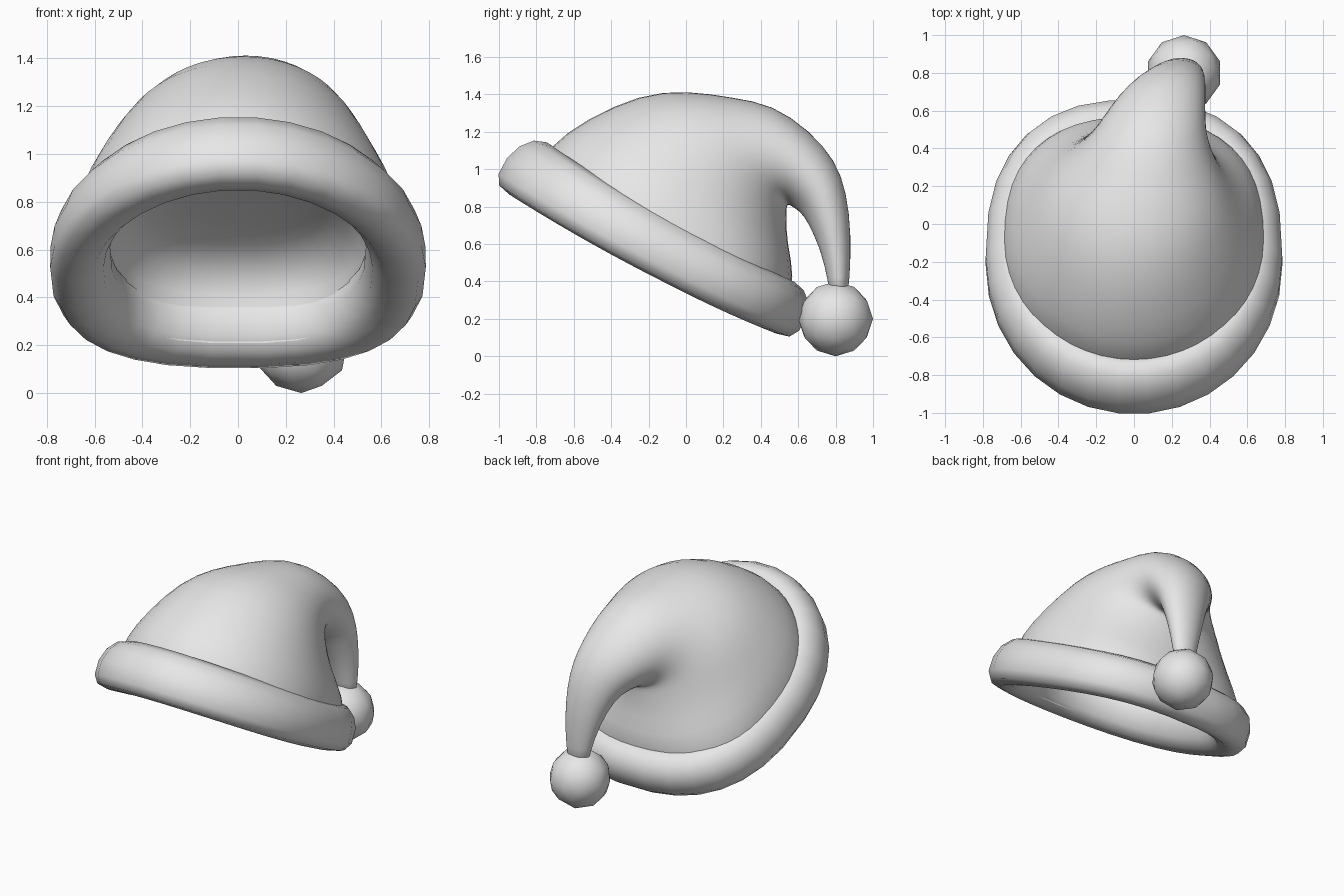
import bpy, bmesh
from math import sin, cos, tau, copysign
from mathutils import Vector

cube = bpy.data.objects.get("Cube")
if cube:
    bpy.data.objects.remove(cube)

felt = bpy.data.materials.new("light_grey_felt")
felt.use_nodes = True
grey = (0.8, 0.8, 0.8, 1)
felt.diffuse_color = grey
felt.node_tree.nodes["Principled BSDF"].inputs["Base Color"].default_value = grey


def make_object(name, bm):
    for f in bm.faces:
        f.smooth = True
    mesh = bpy.data.meshes.new(name)
    bm.to_mesh(mesh)
    bm.free()
    mesh.materials.append(felt)
    obj = bpy.data.objects.new(name, mesh)
    bpy.context.collection.objects.link(obj)
    return obj


def loft(name, rings, closed=False, inward=False):
    """Skin a list of equal-sized point loops."""
    bm = bmesh.new()
    loops = [[bm.verts.new(p) for p in ring] for ring in rings]
    pairs = list(zip(loops, loops[1:]))
    if closed:
        pairs.append((loops[-1], loops[0]))
    for a, b in pairs:
        for i in range(len(a)):
            j = (i + 1) % len(a)
            bm.faces.new((a[i], a[j], b[j], b[i]))
    if not closed:
        bm.faces.new(loops[-1])
    bmesh.ops.recalc_face_normals(bm, faces=bm.faces)
    if inward:
        bmesh.ops.reverse_faces(bm, faces=bm.faces)
    return make_object(name, bm)


def oval(t, square):
    """Unit oval, round where sin(t) > 0 and squarer on the other half."""
    n = 2 if sin(t) > 0 else square
    return [copysign(abs(v) ** (2 / n), v) for v in (cos(t), sin(t))]


# Hat body and drooping tail: each ring spans an upper point and a lower point
# (upper y, upper z, lower y, lower z, centre x, half width)
sections = [
    (-0.80, 0.98, 0.54, 0.27, 0.00, 0.71),
    (-0.74, 1.13, 0.59, 0.42, 0.00, 0.69),
    (-0.54, 1.27, 0.545, 0.60, 0.00, 0.60),
    (-0.25, 1.405, 0.54, 0.74, 0.01, 0.50),
    (0.00, 1.425, 0.54, 0.80, 0.03, 0.42),
    (0.25, 1.385, 0.55, 0.81, 0.06, 0.345),
    (0.46, 1.35, 0.565, 0.80, 0.09, 0.29),
    (0.66, 1.21, 0.58, 0.79, 0.125, 0.255),
    (0.80, 1.05, 0.61, 0.77, 0.165, 0.215),
    (0.86, 0.88, 0.65, 0.72, 0.21, 0.17),
    (0.885, 0.65, 0.72, 0.57, 0.245, 0.125),
    (0.875, 0.40, 0.76, 0.40, 0.265, 0.085),
    (0.865, 0.33, 0.765, 0.33, 0.265, 0.075),
]
rings = []
for index, (ya, za, yb, zb, cx, rx) in enumerate(sections):
    top, low = Vector((cx, ya, za)), Vector((cx, yb, zb))
    mid, half = (top + low) / 2, (top - low) / 2
    ring = []
    for i in range(24):
        c, s = oval(tau * i / 24, max(2, 2.7 - 0.25 * index))
        ring.append(mid + half * s + Vector((rx * c, 0, 0)))
    rings.append(ring)
body = loft("hat_body", rings)
smooth = body.modifiers.new("soft_cloth", 'SUBSURF')
smooth.levels = smooth.render_levels = 1

# Tilted frame shared by the brim and the lining
forward = Vector((0, -0.887, 0.462))
normal = Vector((0, 0.462, 0.887))
side = Vector((1, 0, 0))
centre = Vector((0, -0.155, 0.64))


def rim_point(t, scale=1):
    c, s = oval(t, 2.6)
    return centre + (side * 0.66 * c + forward * 0.785 * s) * scale


# Rolled brim: an upright section, lower at the back, carried around the rim
rings = []
for i in range(30):
    t = tau * i / 30
    path = rim_point(t) - normal * 0.035 * cos(t) ** 2
    out = (side * cos(t) + forward * sin(t)).normalized()
    height = 0.15 + 0.025 * sin(t)
    ring = []
    for k in range(12):
        c, s = oval(tau * k / 12, 2.5)
        n = (height if s > 0 else 0.165) * s
        # the section leans inward toward the crown
        e = 0.125 * c - 0.15 * n
        ring.append(path + out * e + normal * n)
    rings.append(ring)
loft("rolled_brim", rings, closed=True)

# Shallow domed lining closing the opening: (scale, height)
dome = [(0.90, -0.12), (0.86, -0.02), (0.83, 0.08), (0.75, 0.17),
        (0.60, 0.22), (0.40, 0.24), (0.18, 0.25)]
rings = [[rim_point(tau * i / 30, s) + normal * h for i in range(30)] for s, h in dome]
loft("inner_lining", rings, inward=True)

# Pompom on the end of the tail
bm = bmesh.new()
bmesh.ops.create_icosphere(bm, subdivisions=2, radius=0.2)
pompom = make_object("pompom", bm)
pompom.location = (0.265, 0.80, 0.2)
